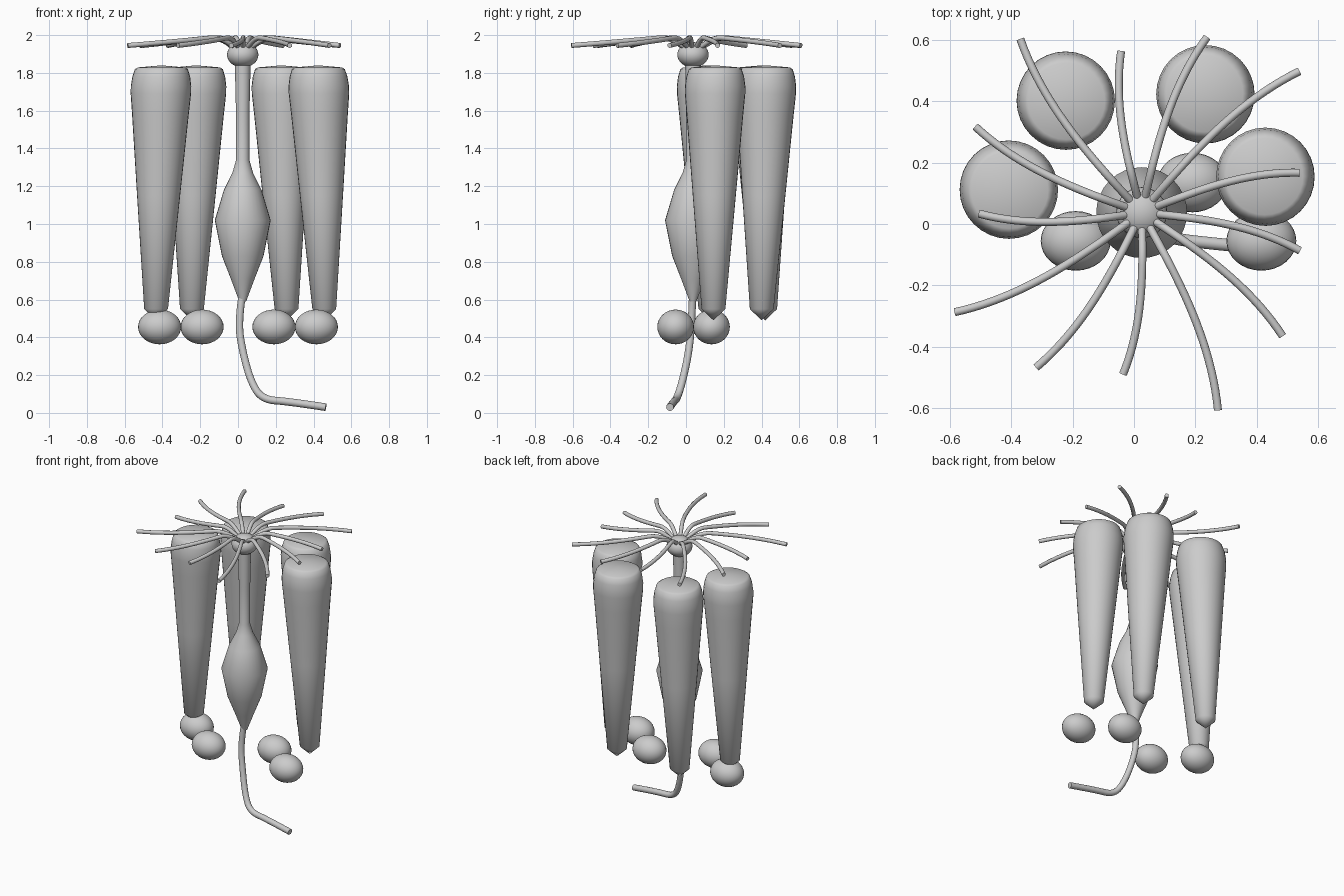
import bpy
import bmesh
from math import cos, sin, pi, radians
from mathutils import Vector

cube = bpy.data.objects.get("Cube")
if cube:
    bpy.data.objects.remove(cube, do_unlink=True)

GREY = (0.6, 0.6, 0.6, 1)
mat = bpy.data.materials.new("light grey")
mat.use_nodes = True
mat.diffuse_color = GREY
mat.node_tree.nodes["Principled BSDF"].inputs["Base Color"].default_value = GREY


def add_object(name, data):
    obj = bpy.data.objects.new(name, data)
    bpy.context.collection.objects.link(obj)
    data.materials.append(mat)
    return obj


def smooth(obj, angle=50):
    bpy.ops.object.select_all(action="DESELECT")
    obj.select_set(True)
    bpy.context.view_layer.objects.active = obj
    bpy.ops.object.shade_smooth_by_angle(angle=radians(angle))


def lathe(name, profile, top, bottom, sides=32):
    """Close a (radius, height) profile around an axis leaning from bottom to top."""
    bm = bmesh.new()
    z_low, z_high = profile[0][1], profile[-1][1]
    rings = []
    for r, z in profile:
        c = Vector(bottom).lerp(Vector(top), (z - z_low) / (z_high - z_low))
        angles = [2 * pi * k / sides for k in range(sides)]
        rings.append([bm.verts.new((c.x + r * cos(a), c.y + r * sin(a), z)) for a in angles])
    for low, high in zip(rings, rings[1:]):
        for k in range(sides):
            n = (k + 1) % sides
            bm.faces.new((low[k], low[n], high[n], high[k]))
    bmesh.ops.remove_doubles(bm, verts=bm.verts, dist=1e-5)
    bmesh.ops.holes_fill(bm, edges=bm.edges)
    bmesh.ops.recalc_face_normals(bm, faces=bm.faces)
    mesh = bpy.data.meshes.new(name)
    bm.to_mesh(mesh)
    bm.free()
    smooth(add_object(name, mesh))


def ellipsoid(name, center, size):
    bpy.ops.mesh.primitive_uv_sphere_add(segments=32, ring_count=16, location=center)
    obj = bpy.context.object
    obj.name, obj.scale = name, size
    obj.data.materials.append(mat)
    smooth(obj)


def tube(name, points, radius, kind="POLY"):
    curve = bpy.data.curves.new(name, "CURVE")
    curve.dimensions = "3D"
    curve.bevel_depth, curve.bevel_resolution = radius, 4
    curve.use_fill_caps = True
    spline = curve.splines.new(kind)
    spline.points.add(len(points) - 1)
    for p, co in zip(spline.points, points):
        p.co = (*co, 1)
    if kind == "NURBS":
        spline.order_u, spline.use_endpoint_u = 3, True
    add_object(name, curve)


# Four tapered outer pods, each with (top, bottom) axis points
pod_profile = [(0, 0.49), (0.063, 0.55), (0.114, 1.15), (0.15, 1.58), (0.16, 1.69),
               (0.16, 1.73), (0.153, 1.78), (0.14, 1.82), (0.125, 1.829), (0, 1.84)]
pods = {"right_front": ((-0.405, 0.11), (-0.435, 0.13)),
        "right_back": ((-0.22, 0.4), (-0.245, 0.42)),
        "left_back": ((0.23, 0.425), (0.258, 0.4)),
        "left_front": ((0.425, 0.155), (0.458, 0.145))}
for side, (top, bottom) in pods.items():
    lathe(side + "_pod", pod_profile, top, bottom)

# Small flattened balls below the pods
for i, (x, y) in enumerate([(-0.415, 0.135), (-0.19, -0.055), (0.19, 0.135), (0.415, -0.055)]):
    ellipsoid(f"lower_ball_{i + 1}", (x, y, 0.455), (0.114, 0.097, 0.092))

# Central spindle body with its long neck, and the head on top
CX, CY = 0.025, 0.037
body_profile = [(0.018, 0.59), (0.063, 0.71), (0.11, 0.83), (0.148, 1.02),
                (0.1, 1.18), (0.055, 1.27), (0.035, 1.34), (0.036, 1.6), (0.042, 1.86)]
lathe("spindle_body", body_profile, (CX, CY), (CX, CY))
ellipsoid("head", (CX, CY, 1.896), (0.083, 0.083, 0.067))

# Long trailing tail
tail = [(0.022, 0.035, 0.62), (0, 0.03, 0.48), (0.025, 0.015, 0.32), (0.07, -0.02, 0.16),
        (0.13, -0.05, 0.07), (0.27, -0.065, 0.06), (0.465, -0.085, 0.03)]
tube("tail", tail, 0.02, "NURBS")

# Crown of strands, swirling clockwise with three alternating lengths
COUNT, STEPS, START = 13, 20, 0.05
for i in range(COUNT):
    length = 0.53 + 0.08 * (i % 3)
    path = []
    for s in range(STEPS + 1):
        t = s / STEPS
        r = START + (length - START) * t
        a = radians(-5.5 - 8 * (r / length) ** 2) - 2 * pi * i / COUNT
        rise = min(t / 0.22, 1)
        z = 1.935 + 0.051 * sin(rise * pi / 2) - 0.041 * max(0, (t - 0.22) / 0.78)
        path.append((CX + r * cos(a), CY + r * sin(a), z))
    tube(f"crown_strand_{i + 1}", path, 0.013)
